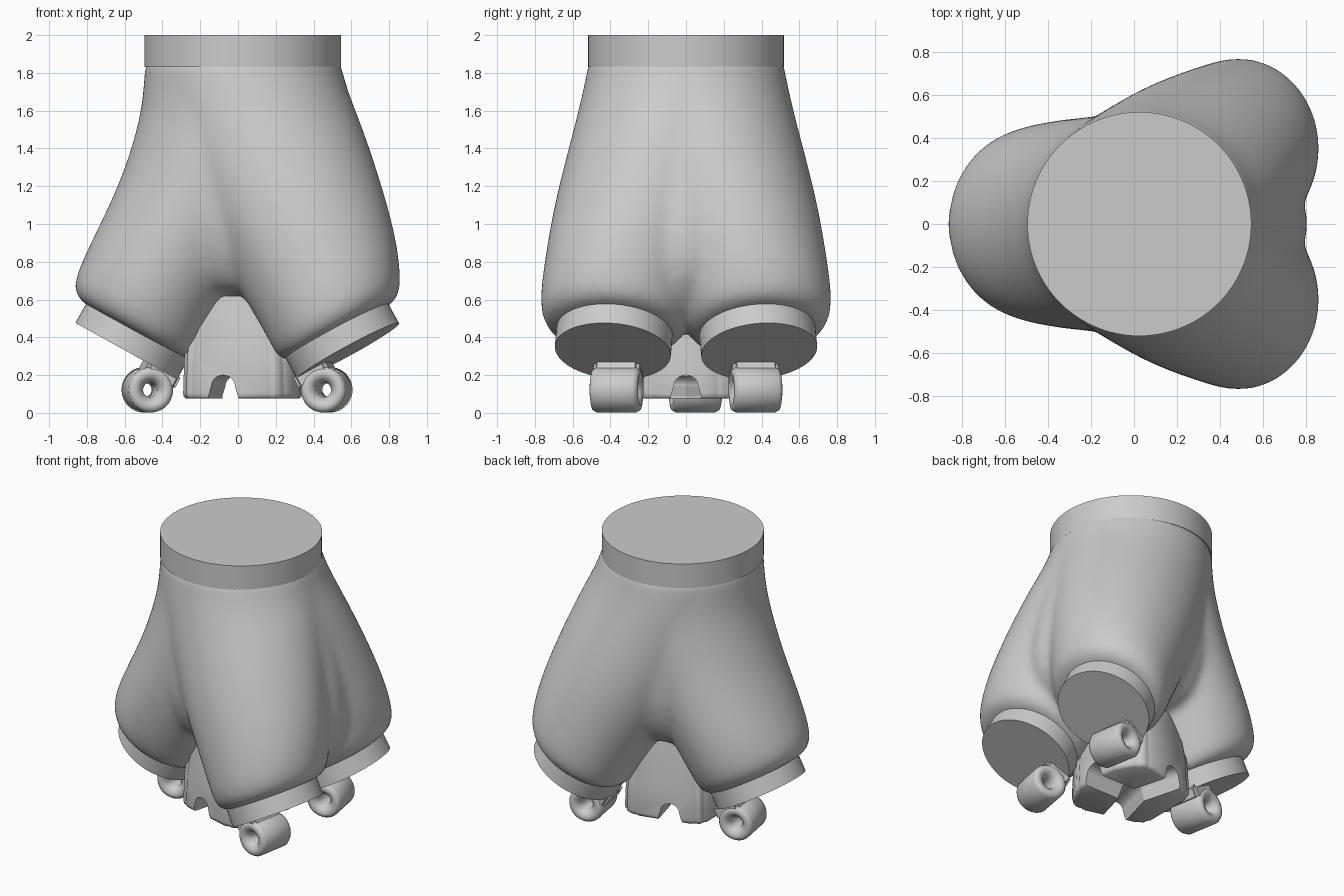
import bpy, bmesh, math
from mathutils import Matrix, Vector

if "Cube" in bpy.data.objects:
    bpy.data.objects.remove(bpy.data.objects["Cube"])

CX = 0.025            # axis of the collar
TILT = math.radians(29)


def frame(yaw):
    return Matrix.Translation((CX, 0, 0)) @ Matrix.Rotation(math.radians(yaw), 4, 'Z')


def make(name, bm, smooth=True, angle=35):
    bmesh.ops.recalc_face_normals(bm, faces=bm.faces)
    me = bpy.data.meshes.new(name)
    bm.to_mesh(me)
    bm.free()
    ob = bpy.data.objects.new(name, me)
    bpy.context.collection.objects.link(ob)
    if smooth:
        bpy.ops.object.select_all(action='DESELECT')
        ob.select_set(True)
        bpy.context.view_layer.objects.active = ob
        bpy.ops.object.shade_smooth_by_angle(angle=math.radians(angle))
    return ob


def loft(bm, rings):
    loops = [[bm.verts.new(p) for p in r] for r in rings]
    for a, b in zip(loops, loops[1:]):
        for i in range(len(a)):
            j = (i + 1) % len(a)
            bm.faces.new((a[i], a[j], b[j], b[i]))
    bm.faces.new(loops[0][::-1])
    bm.faces.new(loops[-1])


def cylinder(bm, r, depth, mat, seg=64):
    bmesh.ops.create_cone(bm, cap_ends=True, segments=seg, radius1=r, radius2=r,
                          depth=depth, matrix=mat)


# Lobe sections: outer r, outer z, inner r, inner z, half width, sideways shift
REAR = [(.515, 1.92, -.515, 1.92, .515, 0), (.521, 1.83, -.521, 1.82, .521, 0),
        (.528, 1.68, -.49, 1.62, .515, 0), (.558, 1.5, -.40, 1.4, .51, 0),
        (.657, 1.2, -.2, 1.0, .50, 0), (.797, .92, .05, .62, .475, 0),
        (.89, .72, .2, .38, .435, 0), (.895, .63, .24, .29, .39, 0),
        (.84, .575, .29, .265, .32, 0), (.70, .5, .42, .34, .17, 0)]
SIDE_R = [.515, .521, .575, .66, .775, .865, .895, .89, .84, .70]
SIDE_W = [.515, .521, .51, .495, .48, .437, .405, .375, .32, .17]
SHIFT = [0, 0, .04, .09, .17, .24, .285, .285, .285, .285]
SIDE = [(r, q[1], q[2], q[3], w, s) for q, r, w, s in zip(REAR, SIDE_R, SIDE_W, SHIFT)]
LOBES = [("left", 180, 1, REAR), ("back_right", 10, 1, SIDE), ("front_right", -10, -1, SIDE)]
# Fillers that make the valleys between the lobes shallow
RIGHT_FILL = [(r, z, -.1, z - .03, w, 0) for r, z, w in (
    (.5, 1.8, .4), (.56, 1.68, .4), (.635, 1.5, .36), (.73, 1.2, .33), (.785, .95, .3),
    (.785, .78, .29), (.74, .66, .27), (.62, .53, .22), (.45, .42, .15))]
SLANT_FILL = [(r, z, -.1, z - .05, w, 0) for r, z, w in (
    (.5, 1.8, .4), (.51, 1.6, .4), (.53, 1.35, .36), (.545, 1.1, .33),
    (.52, .9, .3), (.46, .75, .26), (.36, .62, .2))]
FILLS = [("", 0, 1, RIGHT_FILL), ("", 106, 1, SLANT_FILL), ("", -106, 1, SLANT_FILL)]

# Blended body of three swelling lobes
bm = bmesh.new()
for _, yaw, sign, sections in LOBES + FILLS:
    M = frame(yaw)
    rings = []
    for ro, zo, ri, zi, w, s in sections:
        ring = []
        for i in range(40):
            a = 2 * math.pi * i / 40
            c = math.cos(a)
            ring.append(M @ Vector(((ro + ri) / 2 + c * (ro - ri) / 2,
                                    sign * s + w * math.sin(a),
                                    (zo + zi) / 2 + c * (zo - zi) / 2)))
        rings.append(ring)
    loft(bm, rings)
body = make("body", bm, smooth=False)
sub = body.modifiers.new("Subdivide", 'SUBSURF')
sub.levels = sub.render_levels = 2
rem = body.modifiers.new("Blend", 'REMESH')
rem.mode = 'VOXEL'
rem.voxel_size = 0.02
rem.use_smooth_shade = True
smo = body.modifiers.new("Soften", 'SMOOTH')
smo.factor = 0.5
smo.iterations = 24

# Collar at the top
bm = bmesh.new()
cylinder(bm, .52, .17, Matrix.Translation((CX, 0, 1.915)), 96)
make("collar", bm)

# Tilted end caps and hinge eyelets
for name, yaw, sign, sections in LOBES:
    M = frame(yaw)
    shift = sign * sections[-1][5]
    n = Vector((math.sin(TILT), 0, -math.cos(TILT)))
    bm = bmesh.new()
    pos = Vector((.562, shift, .425)) + n * .027
    cylinder(bm, .308, .17, M @ Matrix.Translation(pos) @ Matrix.Rotation(-TILT, 4, 'Y'))
    make(name + "_end_cap", bm)

    if name == "left":
        E = M @ Matrix.Translation((.505, -.05, .122)) @ Matrix.Rotation(math.radians(10), 4, 'Z')
    else:
        E = M @ Matrix.Translation((.502, shift, .122))
    # ring turned around a sideways axis, countersunk at both ends
    prof = [(.038, -.085), (.06, -.118), (.085, -.13), (.108, -.125), (.12, -.105),
            (.12, .105), (.108, .125), (.085, .13), (.06, .118), (.038, .085)]
    bm = bmesh.new()
    loops = []
    for i in range(40):
        a = 2 * math.pi * i / 40
        loops.append([bm.verts.new(E @ Vector((r * math.cos(a), y, r * math.sin(a))))
                      for r, y in prof])
    for i in range(40):
        a, b = loops[i], loops[(i + 1) % 40]
        for k in range(len(prof)):
            m = (k + 1) % len(prof)
            bm.faces.new((a[k], a[m], b[m], b[k]))
    make(name + "_eyelet", bm, angle=50)
    # stem joining the ring to the cap, leaning inward
    bm = bmesh.new()
    bmesh.ops.create_cube(bm, size=1, matrix=E @ Matrix.Rotation(-TILT, 4, 'Y')
                          @ Matrix.Translation((-.015, 0, .105)) @ Matrix.Diagonal((.19, .245, .1, 1)))
    bmesh.ops.bevel(bm, geom=bm.edges[:], offset=.02, segments=3, affect='EDGES')
    make(name + "_eyelet_stem", bm)

# Central hub between the lobes, with three arched slots underneath
outline = [(-.29, -.2), (-.25, -.25), (.17, -.36), (.25, -.33), (.34, -.17)]
outline += [(x, -y) for x, y in reversed(outline)]
bm = bmesh.new()
loft(bm, [[(x * k, y * k, z) for x, y in outline]
          for z, k in ((.075, .95), (.085, .985), (.105, 1.0), (.30, .98), (.62, .85))])
# round the upright corners
uprights = [e for e in bm.edges if abs(e.verts[0].co.z - e.verts[1].co.z) > .005]
bmesh.ops.bevel(bm, geom=uprights, offset=.025, segments=3, affect='EDGES')
hub = make("central_hub", bm, angle=50)
for k, yaw in enumerate((0, 105, -105)):
    bm = bmesh.new()
    arch = [(-.085, -.05), (.085, -.05), (.08, .09)] + [
        (.065 * math.cos(math.pi * i / 12), .14 + .06 * math.sin(math.pi * i / 12))
        for i in range(13)] + [(-.08, .09)]
    R = Matrix.Rotation(math.radians(yaw), 4, 'Z')
    loft(bm, [[R @ Vector((x, y, z)) for y, z in arch] for x in (-.03 - .003 * k, .6)])
    cutter = make("hub_slot_cutter_%d" % k, bm, smooth=False)
    cutter.hide_render = True
    cutter.hide_viewport = True
    cut = hub.modifiers.new("Slot", 'BOOLEAN')
    cut.operation = 'DIFFERENCE'
    cut.solver = 'EXACT'
    cut.object = cutter
